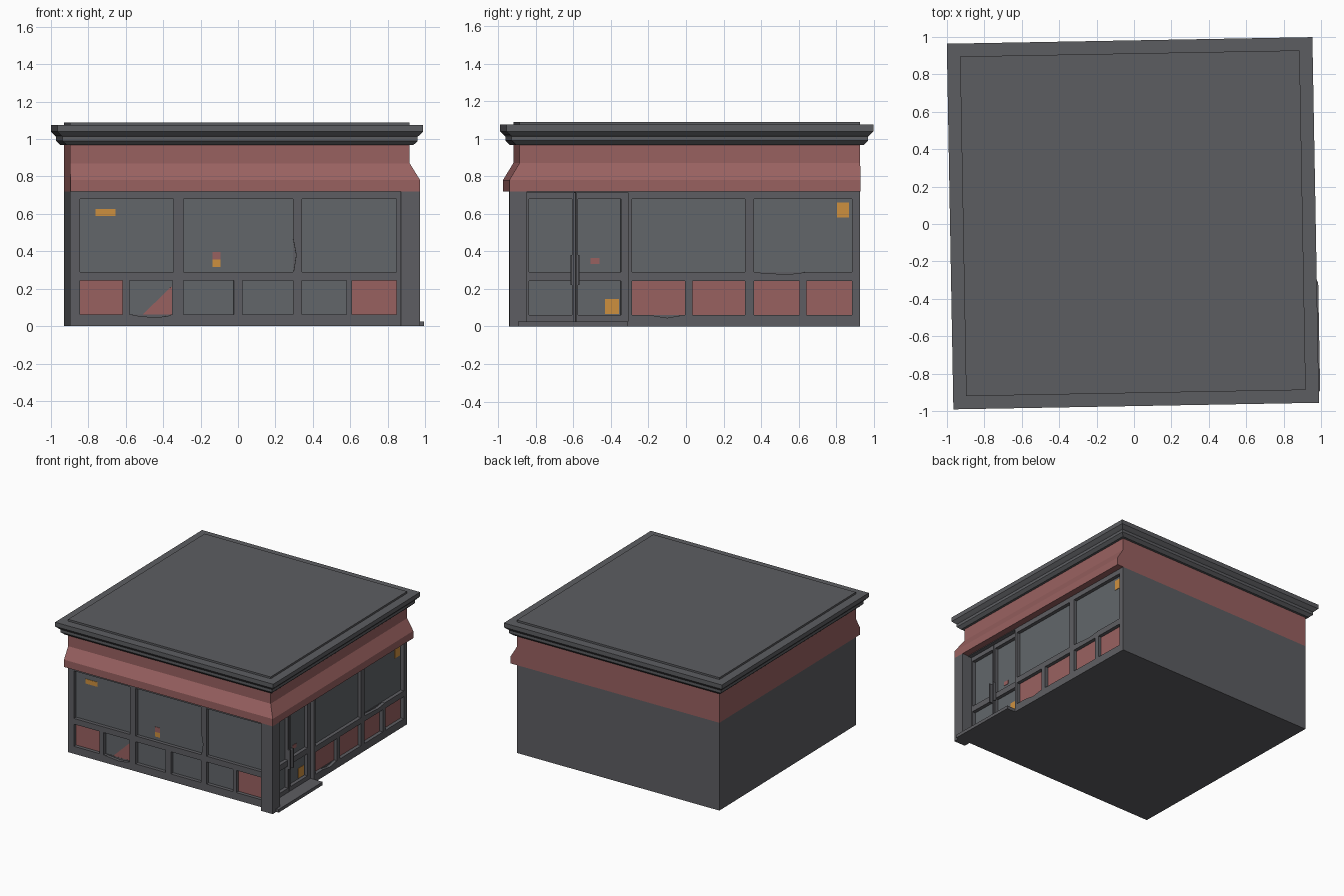
import bpy, bmesh, math
from mathutils import Matrix

if "Cube" in bpy.data.objects:
    bpy.data.objects.remove(bpy.data.objects["Cube"])

H = 0.908          # half width of the walls
FL = 0.055         # how far the sign band flares out
TURN = Matrix.Translation((-0.006, 0.004, 0)) @ Matrix.Rotation(0.018, 4, 'Z')


def material(name, r, g, b):
    m = bpy.data.materials.new(name)
    m.diffuse_color = (r, g, b, 1)
    m.use_nodes = True
    m.node_tree.nodes["Principled BSDF"].inputs["Base Color"].default_value = m.diffuse_color
    return m


WALL = material("wall_grey", 0.110, 0.111, 0.122)
ROOF = material("cornice_grey", 0.108, 0.110, 0.120)
GLASS = material("glass_grey", 0.122, 0.133, 0.145)
RED = material("faded_red", 0.32, 0.120, 0.118)
ORANGE = material("poster_orange", 0.62, 0.28, 0.05)


def finish(name, bm, mat):
    bmesh.ops.recalc_face_normals(bm, faces=bm.faces)
    me = bpy.data.meshes.new(name)
    bm.to_mesh(me)
    bm.free()
    me.materials.append(mat)
    ob = bpy.data.objects.new(name, me)
    bpy.context.collection.objects.link(ob)
    return ob


def loft(name, rings, mat):
    """Stack of rectangles, each (x0, x1, y0, y1, z), skinned and capped."""
    bm = bmesh.new()
    loops = [[bm.verts.new(p) for p in ((a, c, z), (b, c, z), (b, d, z), (a, d, z))]
             for a, b, c, d, z in rings]
    for lo, hi in zip(loops, loops[1:]):
        for i in range(4):
            bm.faces.new((lo[i], lo[(i + 1) % 4], hi[(i + 1) % 4], hi[i]))
    bm.faces.new(loops[0])
    bm.faces.new(loops[-1])
    return finish(name, bm, mat)


def place(side, a, z, d):
    """Facade position along the wall, height and depth into the wall."""
    return (a - 0.011, -H + d, z) if side == "front" else (H - d, a - 0.02, z)


def add_prism(bm, side, pts, d0, d1):
    out = [bm.verts.new(place(side, a, z, d0)) for a, z in pts]
    inn = [bm.verts.new(place(side, a, z, d1)) for a, z in pts]
    n = len(pts)
    bm.faces.new(out)
    bm.faces.new(inn[::-1])
    for i in range(n):
        j = (i + 1) % n
        bm.faces.new((out[i], out[j], inn[j], inn[i]))


def rect(a0, a1, z0, z1):
    return [(a0, z0), (a1, z0), (a1, z1), (a0, z1)]


def plate(name, side, pts, d, mat, thick=0.004):
    bm = bmesh.new()
    add_prism(bm, side, pts, d - thick, d)
    return finish(name, bm, mat)


def cut(target, prisms):
    """Carve a list of (side, points, depth0, depth1) out of the target."""
    bm = bmesh.new()
    for p in prisms:
        add_prism(bm, *p)
    cutter = finish("cutter", bm, WALL)
    cutter.hide_render = True
    mod = target.modifiers.new("cut", 'BOOLEAN')
    mod.operation, mod.solver, mod.object = 'DIFFERENCE', 'EXACT', cutter
    bpy.context.view_layer.objects.active = target
    bpy.ops.object.modifier_apply(modifier=mod.name)
    bpy.data.objects.remove(cutter)


# Main volumes
walls = loft("walls", [(-H, H, -H, H, z) for z in (0, 0.72)], WALL)
loft("sign_band", [(-H, H + o, -H - o, H, z) for z, o in
                   ((0.72, FL), (0.78, FL), (0.87, 0), (0.97, 0))], RED)
loft("cornice", [(-r, r, -r, r, z) for r, z in
                 ((0.927, 0.968), (0.95, 0.99), (0.95, 1.013), (0.958, 1.02),
                  (0.9775, 1.04), (0.9775, 1.075))], ROOF)
loft("roof_deck", [(-H, H, -H, H, z) for z in (1.07, 1.09)], ROOF)
loft("corner_pier", [(0.859, H + FL, -H - FL, -0.868, z) for z in (0, 0.72)], WALL)
loft("door_step", [(0.86, 0.985, -0.916, -0.33, z) for z in (0, 0.026)], WALL)

# Openings: upper windows and lower panels as (start, end, is_red)
UP, LOW, REC = (0.29, 0.68), (0.061, 0.243), 0.033
UPPER = {"front": [(-0.845, -0.344), (-0.291, 0.296), (0.344, 0.848)],
         "right": [(-0.837, -0.608), (-0.576, -0.347), (-0.289, 0.315), (0.363, 0.885)]}
LOWER = {"front": [(-0.845, -0.616, 1), (-0.579, -0.349, 0), (-0.291, -0.022, 0),
                   (0.024, 0.296, 0), (0.344, 0.581, 0), (0.611, 0.848, 1)],
         "right": [(-0.837, -0.608, 0), (-0.576, -0.347, 0), (-0.289, -0.005, 1),
                   (0.035, 0.315, 1), (0.363, 0.605, 1), (0.643, 0.885, 1)]}


def base_depth(side, a):       # the double door sits back from the wall
    return REC if side == "right" and a < -0.31 else 0


cut(walls, [("right", rect(-0.86, -0.31, 0.02, 0.715), -0.02, REC)])
holes = [("right", rect(-0.597, -0.587, 0.026, 0.71), 0.01, 0.06)]   # gap between doors
for side in ("front", "right"):
    cells = [(a, b, *UP, 0) for a, b in UPPER[side]]
    cells += [(a, b, *LOW, red) for a, b, red in LOWER[side]]
    for a, b, z0, z1, red in cells:
        d = base_depth(side, a)
        holes.append((side, rect(a, b, z0, z1), d - 0.02, d + REC))
        plate(side + ("_red_panel" if red else "_pane"), side, rect(a, b, z0, z1),
              d + REC, RED if red else GLASS)
cut(walls, holes)

# Chipped frame edges
cut(walls, [
    ("front", [(0.28, 0.29), (0.298, 0.292), (0.312, 0.38), (0.296, 0.465), (0.28, 0.47)], -0.01, 0.025),
    ("front", [(-0.56, 0.065), (-0.56, 0.058), (-0.44, 0.045), (-0.36, 0.057), (-0.36, 0.065)], -0.01, 0.025),
    ("right", [(-0.19, 0.065), (-0.19, 0.06), (-0.1, 0.046), (-0.02, 0.06), (-0.02, 0.065)], -0.01, 0.025),
    ("right", [(0.37, 0.295), (0.37, 0.288), (0.54, 0.277), (0.63, 0.288), (0.63, 0.295)], -0.01, 0.025)])

# Door handles either side of the gap
for a in (-0.612, -0.572):
    plate("door_handle", "right", rect(a - 0.004, a + 0.004, 0.22, 0.38), REC, WALL, 0.025)

# Posters and the broken red panel, just proud of the panes
POSTERS = [("front", rect(-0.76, -0.653, 0.589, 0.627), ORANGE),
           ("front", rect(-0.136, -0.093, 0.355, 0.397), RED),
           ("front", rect(-0.136, -0.093, 0.317, 0.355), ORANGE),
           ("front", [(-0.51, 0.061), (-0.351, 0.061), (-0.351, 0.215)], RED),
           ("right", rect(-0.432, -0.357, 0.067, 0.147), ORANGE),
           ("right", rect(-0.507, -0.459, 0.333, 0.365), RED),
           ("right", rect(0.805, 0.87, 0.58, 0.66), ORANGE)]
for side, pts, mat in POSTERS:
    plate("poster", side, pts, base_depth(side, pts[0][0]) + REC - 0.003, mat)

# The whole building stands slightly turned
for ob in bpy.context.collection.objects:
    ob.data.transform(TURN)
